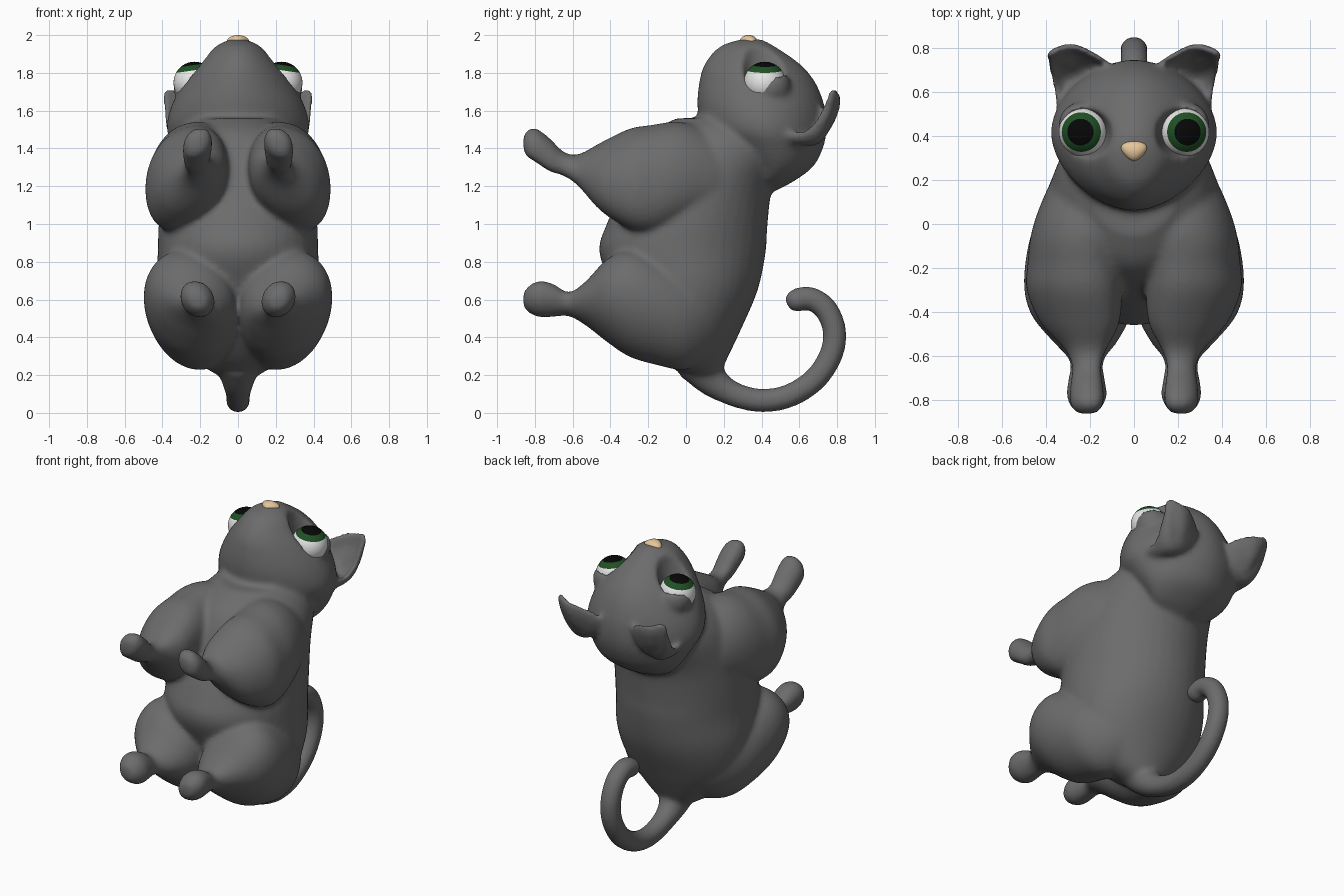
import bpy, bmesh, math
from mathutils import Vector, Matrix

if "Cube" in bpy.data.objects:
    bpy.data.objects.remove(bpy.data.objects["Cube"])


def material(name, rgb):
    m = bpy.data.materials.new(name)
    m.diffuse_color = (*rgb, 1)
    m.use_nodes = True
    m.node_tree.nodes["Principled BSDF"].inputs["Base Color"].default_value = m.diffuse_color
    return m


FUR = material("grey fur", (0.15, 0.15, 0.15))
WHITE = material("eye white", (0.8, 0.8, 0.8))
GREEN = material("iris green", (0.014, 0.08, 0.018))
BLACK = material("pupil black", (0.002, 0.002, 0.002))
TAN = material("nose tan", (0.78, 0.56, 0.32))


def finish(name, bm, mats):
    bmesh.ops.recalc_face_normals(bm, faces=bm.faces)
    me = bpy.data.meshes.new(name)
    bm.to_mesh(me)
    bm.free()
    for m in mats:
        me.materials.append(m)
    for p in me.polygons:
        p.use_smooth = True
    ob = bpy.data.objects.new(name, me)
    bpy.context.collection.objects.link(ob)
    return ob


def spline(pts, steps=4, closed=False):
    """Catmull-Rom through tuples of any length."""
    n, out = len(pts), []
    get = (lambda i: pts[i % n]) if closed else (lambda i: pts[max(0, min(n - 1, i))])
    for i in range(n if closed else n - 1):
        for k in range(steps):
            t = k / steps
            out.append(tuple(
                0.5 * (2 * b + (c - a) * t + (2 * a - 5 * b + 4 * c - d) * t * t
                       + (3 * b - a - 3 * c + d) * t ** 3)
                for a, b, c, d in zip(get(i - 1), get(i), get(i + 1), get(i + 2))))
    if not closed:
        out.append(tuple(pts[-1]))
    return out


def skin(name, loops):
    """Closed skin over equal-length loops of points."""
    bm = bmesh.new()
    rows = [[bm.verts.new(p) for p in loop] for loop in loops]
    n = len(rows[0])
    for a, b in zip(rows, rows[1:]):
        for i in range(n):
            bm.faces.new((a[i], a[(i + 1) % n], b[(i + 1) % n], b[i]))
    bm.faces.new(rows[0])
    bm.faces.new(rows[-1])
    return finish(name, bm, [FUR])


def ellipse(c, u, v, n=40, power=1.0):
    """Power under 1 is boxier, over 1 is more diamond-like."""
    c, u, v = Vector(c), Vector(u), Vector(v)
    bend = lambda t: math.copysign(abs(t) ** power, t)
    return [c + u * bend(math.cos(2 * math.pi * i / n))
            + v * bend(math.sin(2 * math.pi * i / n)) for i in range(n)]


def stack(name, rows, power):
    """Rows of height, front y, back y, half width."""
    return skin(name, [ellipse((0, (f + b) / 2, z), (w, 0, 0), (0, (b - f) / 2, 0), 40, power)
                       for z, f, b, w in spline(rows)])


def limb(name, rows, s, skew, power):
    """Rows of y, centre x, centre z, half width, half height."""
    return skin(name, [ellipse((s * x, y, z), (s * w, 0, -skew * w), (0, 0, h), 40, power)
                       for y, x, z, w, h in spline(rows)])


def ball(name, c, r, mats=(FUR,), seg=40, rings=24):
    bm = bmesh.new()
    bmesh.ops.create_uvsphere(bm, u_segments=seg, v_segments=rings, radius=r,
                              matrix=Matrix.Translation(c))
    return finish(name, bm, mats)


def apply_modifier(ob, kind, **settings):
    m = ob.modifiers.new(kind.lower(), kind)
    for k, v in settings.items():
        setattr(m, k, v)
    bpy.ops.object.modifier_apply(modifier=m.name)


fur = []

# Torso, chest and neck
fur.append(stack("body", [
    (0.17, 0.06, 0.16, 0.05), (0.27, -0.12, 0.21, 0.22), (0.45, -0.28, 0.295, 0.38),
    (0.65, -0.38, 0.38, 0.43), (0.85, -0.46, 0.422, 0.425), (1.0, -0.42, 0.432, 0.42),
    (1.2, -0.33, 0.46, 0.40), (1.38, -0.26, 0.55, 0.36), (1.49, -0.18, 0.58, 0.30),
    (1.56, -0.05, 0.55, 0.22)], 1.0))

# Head with upward muzzle
fur.append(stack("head", [
    (1.978, 0.29, 0.40, 0.04), (1.94, 0.18, 0.47, 0.12), (1.85, 0.10, 0.60, 0.205),
    (1.75, 0.07, 0.685, 0.285), (1.62, 0.06, 0.735, 0.355), (1.5, 0.09, 0.745, 0.378),
    (1.4, 0.18, 0.725, 0.34), (1.3, 0.28, 0.67, 0.28), (1.22, 0.33, 0.56, 0.20),
    (1.17, 0.35, 0.46, 0.08)], 1.1))

ARM = [(0.34, 0.18, 1.26, 0.08, 0.10), (0.2, 0.215, 1.27, 0.155, 0.18),
       (0.06, 0.245, 1.285, 0.19, 0.23),
       (-0.06, 0.265, 1.27, 0.205, 0.265), (-0.18, 0.27, 1.24, 0.213, 0.278),
       (-0.3, 0.27, 1.24, 0.217, 0.257),
       (-0.45, 0.245, 1.25, 0.178, 0.175), (-0.57, 0.22, 1.285, 0.094, 0.08),
       (-0.65, 0.215, 1.32, 0.066, 0.062), (-0.72, 0.215, 1.365, 0.074, 0.086),
       (-0.8, 0.215, 1.42, 0.078, 0.088), (-0.845, 0.215, 1.425, 0.06, 0.065),
       (-0.862, 0.215, 1.43, 0.025, 0.03)]
LEG = [(0.27, 0.15, 0.56, 0.07, 0.10), (0.14, 0.19, 0.51, 0.17, 0.21),
       (0.0, 0.23, 0.49, 0.22, 0.26),
       (-0.15, 0.25, 0.535, 0.24, 0.28), (-0.3, 0.25, 0.58, 0.248, 0.28),
       (-0.42, 0.24, 0.595, 0.222, 0.215), (-0.53, 0.222, 0.58, 0.15, 0.115),
       (-0.62, 0.215, 0.575, 0.078, 0.062), (-0.7, 0.215, 0.595, 0.082, 0.086),
       (-0.78, 0.215, 0.603, 0.092, 0.096), (-0.845, 0.215, 0.60, 0.06, 0.06),
       (-0.862, 0.215, 0.60, 0.025, 0.025)]
EAR = [(0.33, 0.49, 1.475), (0.37, 0.64, 1.50), (0.39, 0.725, 1.60), (0.388, 0.775, 1.715),
       (0.29, 0.81, 1.695), (0.19, 0.775, 1.665), (0.10, 0.70, 1.59), (0.20, 0.60, 1.51)]
EYE = Vector((0.23, 0.417, 1.748))

for s, side in ((1, "right"), (-1, "left")):
    fur.append(limb("arm_" + side, ARM, s, 0.25, 0.92))
    fur.append(limb("leg_" + side, LEG, s, -0.17, 1.0))

    # Cupped ear: root, back shell, rim, hollow
    rim = [Vector((s * x, y, z)) for x, y, z in spline(EAR, 6, True)]
    root = Vector((s * 0.24, 0.64, 1.52))
    back = Vector((s * 0.1, 0.53, -0.80))
    ear = [[root.lerp(p, k) + back * d for p in rim] for k, d in
           ((0.25, 0.12), (0.6, 0.095), (0.85, 0.06), (0.98, 0.025), (1.0, 0.0),
            (0.92, -0.01), (0.83, 0.01), (0.65, 0.04), (0.3, 0.06))]
    fur.append(skin("ear_" + side, ear))

    # Lower eyelid
    fur.append(ball("eyelid_" + side, (s * 0.238, 0.45, 1.727), 0.105))

    # Eye with iris and pupil rings around its gaze
    eye = ball("eye_" + side, (0, 0, 0), 0.111, (WHITE, GREEN, BLACK), 40, 60)
    for p in eye.data.polygons:
        a = math.degrees(p.center.angle(Vector((0, 0, 1))))
        p.material_index = 2 if a < 33.5 else 1 if a < 52.5 else 0
    eye.data.transform(Matrix.Translation((s * EYE.x, EYE.y, EYE.z))
                       @ Matrix.Rotation(s * 0.14, 4, 'Y'))

# Curled tail: y, z, radius
TAIL = [(0.06, 0.27, 0.12), (0.13, 0.18, 0.09), (0.21, 0.12, 0.07), (0.31, 0.08, 0.064),
        (0.42, 0.065, 0.063), (0.55, 0.092, 0.063), (0.68, 0.175, 0.063),
        (0.765, 0.30, 0.063), (0.787, 0.43, 0.063), (0.74, 0.55, 0.063),
        (0.66, 0.605, 0.063), (0.60, 0.60, 0.064), (0.565, 0.582, 0.058),
        (0.54, 0.565, 0.03)]
path = spline(TAIL)
loops = []
for i, (y, z, r) in enumerate(path):
    a, b = path[max(0, i - 1)], path[min(len(path) - 1, i + 1)]
    t = Vector((0, b[0] - a[0], b[1] - a[1])).normalized()
    loops.append(ellipse((0, y, z), (r, 0, 0), (0, -t.z * r, t.y * r), 24))
fur.append(skin("tail", loops))

# Blend all fur parts into one soft skin
bpy.ops.object.select_all(action='DESELECT')
for ob in fur:
    ob.select_set(True)
bpy.context.view_layer.objects.active = fur[0]
bpy.ops.object.join()
body = bpy.context.view_layer.objects.active
body.name = "cat_body"
apply_modifier(body, 'REMESH', mode='VOXEL', voxel_size=0.014)

# Eye sockets: sink the fur over each eye, in a bowl that widens upward
for v in body.data.vertices:
    d = Vector((abs(v.co.x), v.co.y, v.co.z)) - EYE
    reach = math.hypot(d.x, d.y)
    floor = -0.03 + max(0, reach - 0.09) * 5
    if reach < 0.13 and d.z > floor:
        v.co.z = EYE.z + floor
apply_modifier(body, 'REMESH', mode='VOXEL', voxel_size=0.014, use_smooth_shade=True)
apply_modifier(body, 'SMOOTH', factor=0.5, iterations=9)

# Nose, tapering toward the mouth
nose = ball("nose", (0, 0, 0), 1.0, (TAN,), 24, 16)
for v in nose.data.vertices:
    x, y, z = v.co
    v.co = (x * 0.055 * (1 + 0.4 * y), 0.331 + y * 0.046, 1.968 + z * 0.032)
